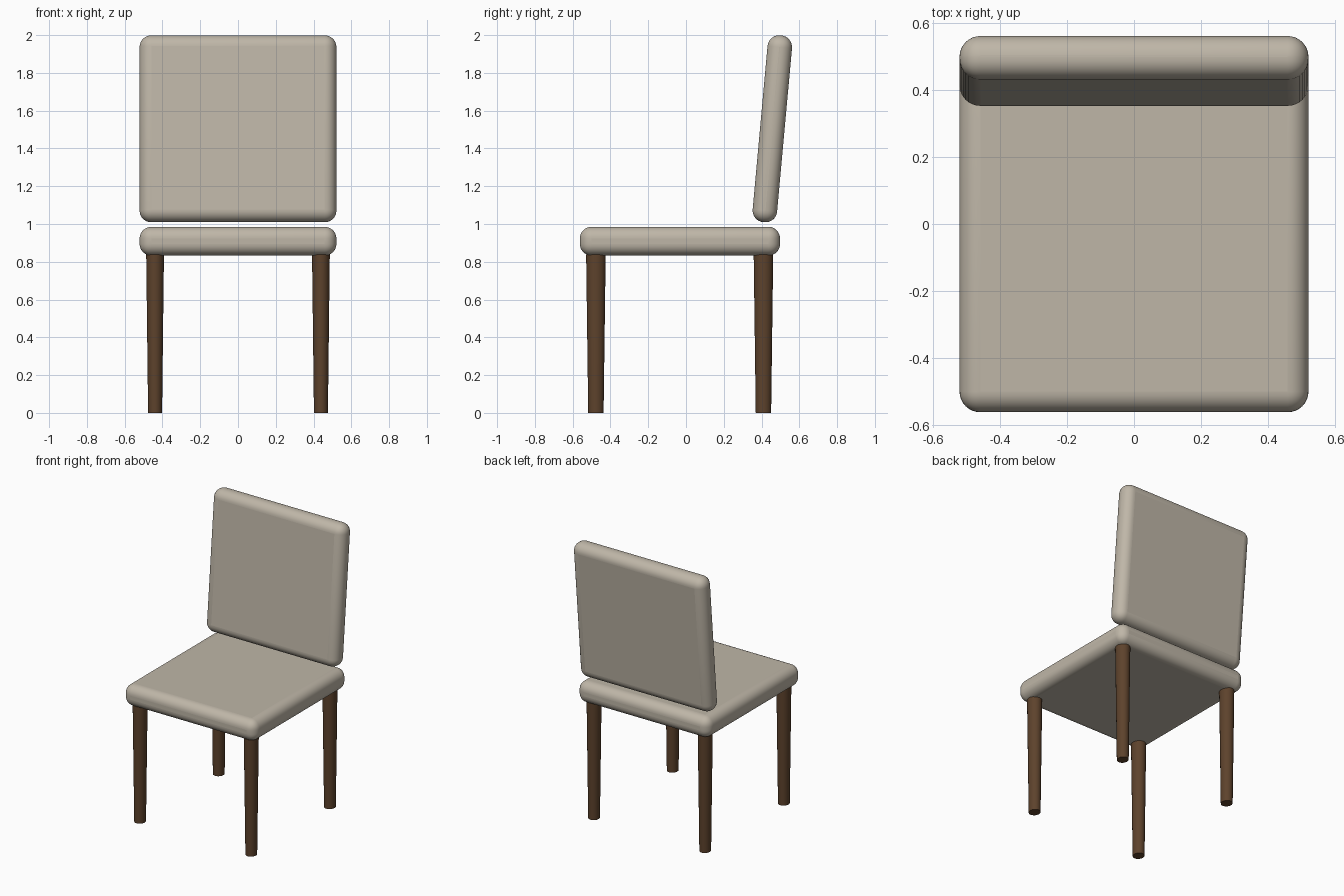
import bpy, math

if "Cube" in bpy.data.objects:
    bpy.data.objects.remove(bpy.data.objects["Cube"])


def material(name, rgb):
    m = bpy.data.materials.new(name)
    m.diffuse_color = (*rgb, 1)
    m.use_nodes = True
    m.node_tree.nodes["Principled BSDF"].inputs["Base Color"].default_value = m.diffuse_color
    return m


fabric = material("fabric", (0.52, 0.47, 0.39))
wood = material("wood", (0.11, 0.055, 0.025))


def cushion(name, size, loc, radius, tilt=0.0):
    """Box with all edges rounded."""
    bpy.ops.mesh.primitive_cube_add(size=1, location=loc)
    o = bpy.context.object
    o.name = name
    o.scale = size
    bpy.ops.object.transform_apply(location=False, rotation=False, scale=True)
    o.rotation_euler.x = tilt
    b = o.modifiers.new("rounding", 'BEVEL')
    b.width = radius
    b.segments = 8
    b.limit_method = 'NONE'
    o.data.materials.append(fabric)
    bpy.ops.object.shade_smooth_by_angle(angle=math.radians(35))


def leg(name, x, y):
    """Round leg tapering to the floor, slightly deeper than wide."""
    h = 0.838
    bpy.ops.mesh.primitive_cone_add(vertices=32, radius1=0.037, radius2=0.047,
                                    depth=h, location=(x, y, h / 2))
    o = bpy.context.object
    o.name = name
    o.scale.y = 1.1
    bpy.ops.object.transform_apply(location=False, rotation=False, scale=True)
    o.data.materials.append(wood)
    bpy.ops.object.shade_smooth_by_angle(angle=math.radians(35))


# Seat pad and reclined backrest pad (floating just above the seat)
cushion("seat", (1.042, 1.06, 0.152), (0, -0.032, 0.909), 0.062)
cushion("backrest", (1.042, 0.13, 0.993), (0, 0.457, 1.504), 0.062,
        tilt=-math.radians(5.2))

# Four legs
for side, x in (("left", -0.439), ("right", 0.439)):
    leg("front_leg_" + side, x, -0.477)
    leg("back_leg_" + side, x, 0.41)
